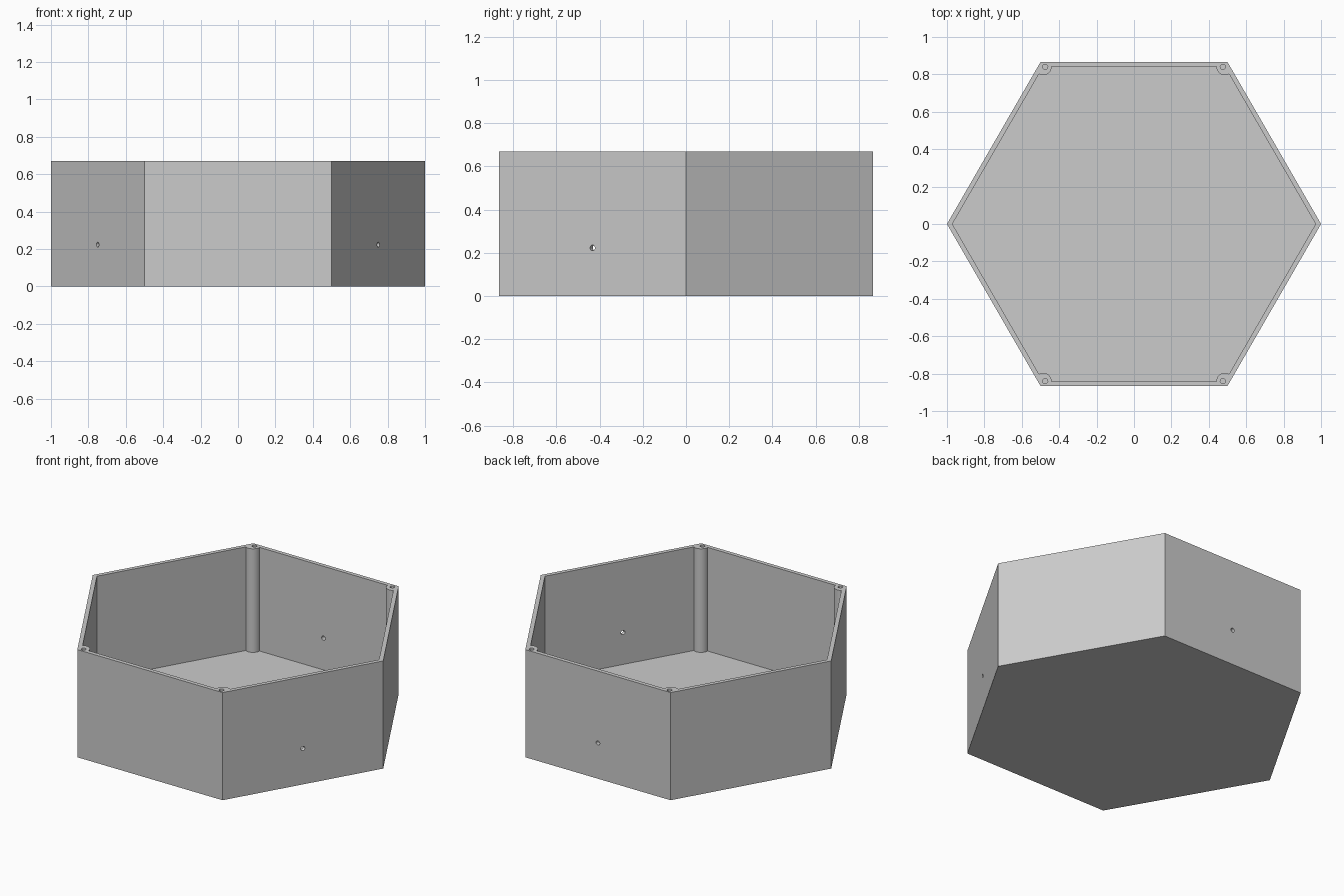
import bpy
from math import radians, sin, cos

old = bpy.data.objects.get("Cube")
if old:
    bpy.data.objects.remove(old, do_unlink=True)

HEIGHT = 0.67
WALL = 0.025
FLOOR = 0.025
APOTHEM = cos(radians(30))
INNER = 1 - WALL / APOTHEM      # corner radius of the cavity

grey = bpy.data.materials.new("plain grey")
grey.use_nodes = True
colour = (0.6, 0.6, 0.6, 1)
grey.diffuse_color = colour
grey.node_tree.nodes["Principled BSDF"].inputs["Base Color"].default_value = colour


def prism(name, sides, radius, bottom, top, x=0, y=0, turn=0):
    """Upright prism between two heights."""
    bpy.ops.mesh.primitive_cylinder_add(
        vertices=sides, radius=radius, depth=top - bottom,
        location=(x, y, (bottom + top) / 2), rotation=(0, 0, radians(turn)))
    ob = bpy.context.object
    ob.name = name
    ob.data.materials.append(grey)
    return ob


def cut(target, cutter):
    """Subtract the cutter from the target, then discard it."""
    bpy.context.view_layer.objects.active = target
    mod = target.modifiers.new("cut", 'BOOLEAN')
    mod.operation = 'DIFFERENCE'
    mod.solver = 'EXACT'
    mod.object = cutter
    bpy.ops.object.modifier_apply(modifier=mod.name)
    bpy.data.objects.remove(cutter, do_unlink=True)


# Hexagonal body, and the cavity that leaves round posts at four corners
body = prism("hexagonal_box", 6, 1, 0, HEIGHT, turn=30)
cavity = prism("cavity_cutter", 6, INNER, FLOOR, HEIGHT + 0.1, turn=30)
corners = [(sx, sy) for sx in (-1, 1) for sy in (-1, 1)]
for sx, sy in corners:
    cut(cavity, prism("post_cutter", 40, 0.045, -0.1, HEIGHT + 0.2,
                      sx * INNER / 2, sy * INNER * APOTHEM, turn=3))
cut(body, cavity)

# Blind screw holes in the tops of the posts
for sx, sy in corners:
    cut(body, prism("screw_hole_cutter", 24, 0.014, HEIGHT - 0.12, HEIGHT + 0.1,
                    sx * 0.475, sy * 0.84))

# Small round holes through every second wall
for angle in (-30, 90, 210):
    a = radians(angle)
    hole = prism("wall_hole_cutter", 24, 0.013, -0.1, 0.1)
    hole.rotation_euler = (0, radians(90), a)
    hole.location = (APOTHEM * cos(a), APOTHEM * sin(a), 0.223)
    bpy.context.view_layer.update()
    cut(body, hole)

# Smooth posts and holes, crisp box edges
bpy.ops.object.select_all(action='DESELECT')
body.select_set(True)
bpy.context.view_layer.objects.active = body
bpy.ops.object.shade_smooth_by_angle(angle=radians(30))
